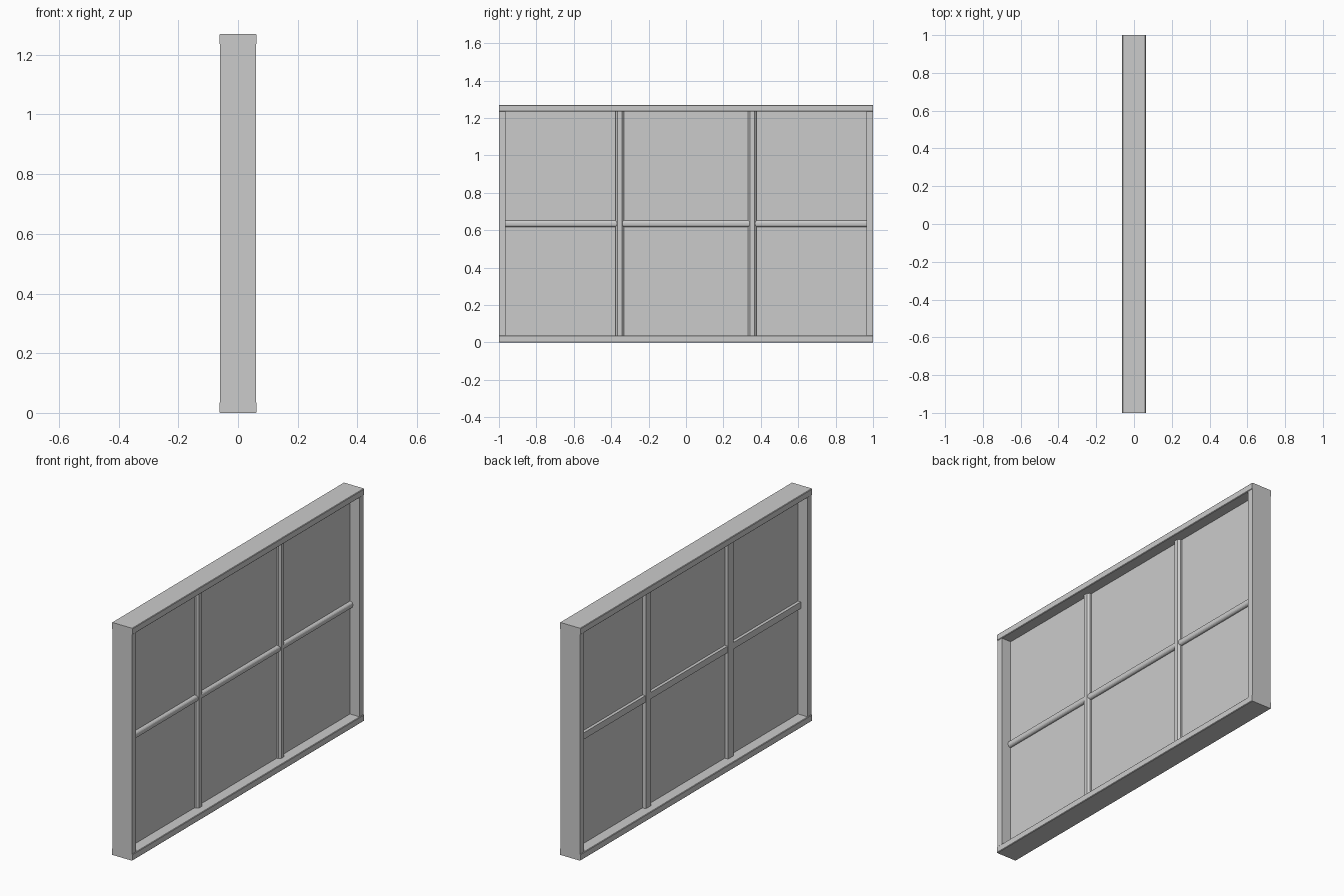
import bpy, bmesh, math
from mathutils import Vector

if "Cube" in bpy.data.objects:
    bpy.data.objects.remove(bpy.data.objects["Cube"])

W, H, D = 2.0, 1.27, 0.125   # overall length, height, depth
F = 0.036                    # frame member width


def prism(name, profile, axis, start, end, offset=0.0):
    """Extrude an (x, across) profile along y or z."""
    bm = bmesh.new()

    def place(x, a, t):
        a += offset
        return Vector((x, t, a)) if axis == 'Y' else Vector((x, a, t))

    rings = [[bm.verts.new(place(x, a, t)) for x, a in profile] for t in (start, end)]
    n = len(profile)
    for i in range(n):
        j = (i + 1) % n
        bm.faces.new((rings[0][i], rings[0][j], rings[1][j], rings[1][i]))
    bm.faces.new(rings[0])
    bm.faces.new(rings[1])
    bmesh.ops.recalc_face_normals(bm, faces=bm.faces)
    mesh = bpy.data.meshes.new(name)
    bm.to_mesh(mesh)
    bm.free()
    obj = bpy.data.objects.new(name, mesh)
    bpy.context.collection.objects.link(obj)
    return obj


def block(depth, width, c):
    """Rectangle with all four corners chamfered by c."""
    d, w = depth / 2, width / 2
    return [(-d, -w + c), (-d + c, -w), (d - c, -w), (d, -w + c),
            (d, w - c), (d - c, w), (-d + c, w), (-d, w - c)]


def rounded_bar(depth, width, r, steps):
    """Bar section: flat at -x, corners rounded at +x."""
    w = width / 2
    pts = [(-depth, w), (-depth, -w)]
    for s in (-1, 1):
        arc = [(depth - r + r * math.sin(math.pi / 2 * k / steps),
                s * (w - r + r * math.cos(math.pi / 2 * k / steps)))
               for k in range(steps + 1)]
        pts += arc if s < 0 else arc[::-1]
    return pts


# Top and bottom rails run the full length
for name, z in (("bottom_rail", F / 2), ("top_rail", H - F / 2)):
    prism(name, block(D, F, 0.003), 'Y', -W / 2, W / 2, z)

# Side stiles sit between the rails, slightly set back
h = D / 2 - 0.003
stile = [(-h, -F / 2), (h, -F / 2), (h, F / 2), (-h, F / 2)]
for name, s in (("left_stile", -1), ("right_stile", 1)):
    prism(name, stile, 'Z', F, H - F, s * (W - F) / 2)

# Glass pane in the middle of the depth
g = 0.002
prism("glass_pane", [(-g, -W / 2 + F), (g, -W / 2 + F), (g, W / 2 - F), (-g, W / 2 - F)],
      'Z', F, H - F)

# Two upright glazing bars with chamfered fronts
for name, s in (("left_glazing_bar", -1), ("right_glazing_bar", 1)):
    prism(name, rounded_bar(0.022, 0.046, 0.011, 1), 'Z', F, H - F, s * 0.355)

# One cross bar with a rounded front
prism("cross_bar", rounded_bar(0.019, 0.036, 0.014, 4), 'Y', -W / 2 + F, W / 2 - F, H / 2)
